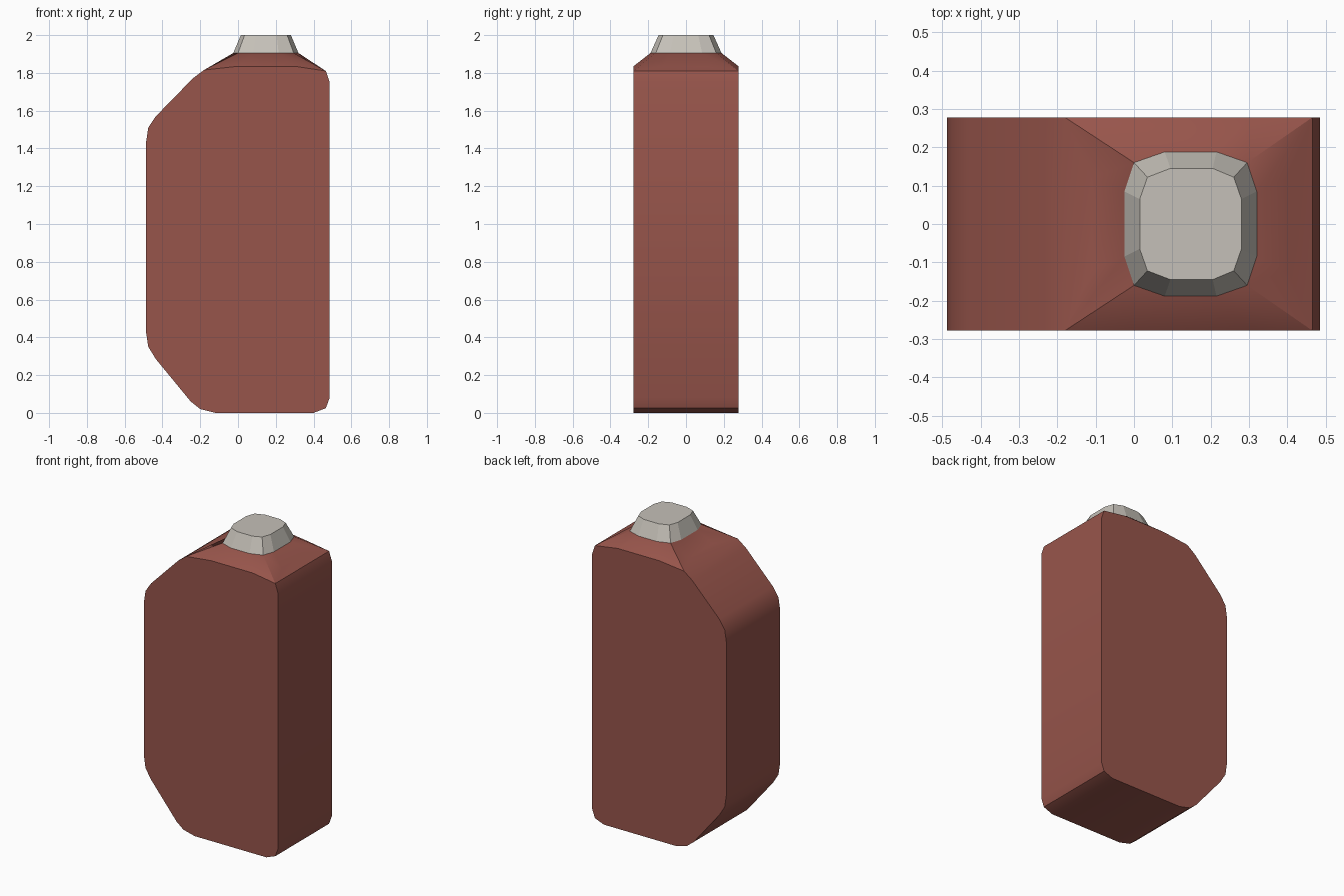
import bpy, bmesh, math

if "Cube" in bpy.data.objects:
    bpy.data.objects.remove(bpy.data.objects["Cube"])

def material(name, col):
    m = bpy.data.materials.new(name)
    m.diffuse_color = (*col, 1)
    m.use_nodes = True
    m.node_tree.nodes["Principled BSDF"].inputs["Base Color"].default_value = m.diffuse_color
    return m

red_brown = material("red_brown", (0.31, 0.09, 0.07))
warm_grey = material("warm_grey", (0.56, 0.53, 0.48))

def finish(bm, name, mat):
    bmesh.ops.recalc_face_normals(bm, faces=bm.faces[:])
    me = bpy.data.meshes.new(name)
    bm.to_mesh(me)
    bm.free()
    me.materials.append(mat)
    ob = bpy.data.objects.new(name, me)
    bpy.context.collection.objects.link(ob)
    return ob

def bridge(bm, a, b):
    n = len(a)
    for i in range(n):
        j = (i + 1) % n
        bm.faces.new((a[i], a[j], b[j], b[i]))

def ring(bm, half, z):
    """Twelve-sided ring from its y >= 0 half, mirrored to the front."""
    pts = half + [(x, -y) for x, y in reversed(half)]
    return [bm.verts.new((x, y, z)) for x, y in pts]

NECK_LOW = [(-0.025, 0.085), (0.0, 0.16), (0.08, 0.188),
            (0.215, 0.188), (0.295, 0.16), (0.32, 0.085)]
NECK_TOP = [(0.015, 0.065), (0.035, 0.122), (0.095, 0.145),
            (0.205, 0.145), (0.26, 0.122), (0.28, 0.065)]

# Body: side profile, from the left end of the top edge round to the right end
D = 0.278
profile = [(-0.18, 1.815), (-0.24, 1.77), (-0.435, 1.57), (-0.475, 1.51),
           (-0.487, 1.43), (-0.487, 0.43), (-0.475, 0.35), (-0.435, 0.285),
           (-0.25, 0.06), (-0.20, 0.02), (-0.12, 0.0), (0.40, 0.0),
           (0.465, 0.025), (0.485, 0.08), (0.485, 1.75), (0.465, 1.81)]
crest = [(0.30, 1.835), (0.0, 1.835)]
bm = bmesh.new()
front, back = [[bm.verts.new((x, y, z)) for x, z in profile + crest]
               for y in (-D, D)]
bm.faces.new(front)
bm.faces.new(back)
n = len(profile)
for i in range(n - 1):
    bm.faces.new((front[i], front[i + 1], back[i + 1], back[i]))

# Shoulder: slopes from the rectangular rim up to the neck ring
lb, lf = [bm.verts.new((-0.11, y, 1.822)) for y in (0.12, -0.12)]
rb, rf = [bm.verts.new((0.40, y, 1.833)) for y in (0.12, -0.12)]
rim = [lb, back[0], back[n + 1], back[n], back[n - 1], rb,
       rf, front[n - 1], front[n], front[n + 1], front[0], lf]
neck_ring = ring(bm, NECK_LOW, 1.905)
bridge(bm, rim, neck_ring)
bm.faces.new((lb, back[0], front[0], lf))
bm.faces.new((rb, back[n - 1], front[n - 1], rf))
bm.faces.new(neck_ring)
body = finish(bm, "body", red_brown)

bpy.ops.object.select_all(action='DESELECT')
body.select_set(True)
bpy.context.view_layer.objects.active = body
bpy.ops.object.shade_smooth_by_angle(angle=math.radians(35))

# Cap: tapered faceted stub with a flat top
bm = bmesh.new()
low, top = ring(bm, NECK_LOW, 1.905), ring(bm, NECK_TOP, 2.0)
bridge(bm, low, top)
bm.faces.new(top)
finish(bm, "cap", warm_grey)
